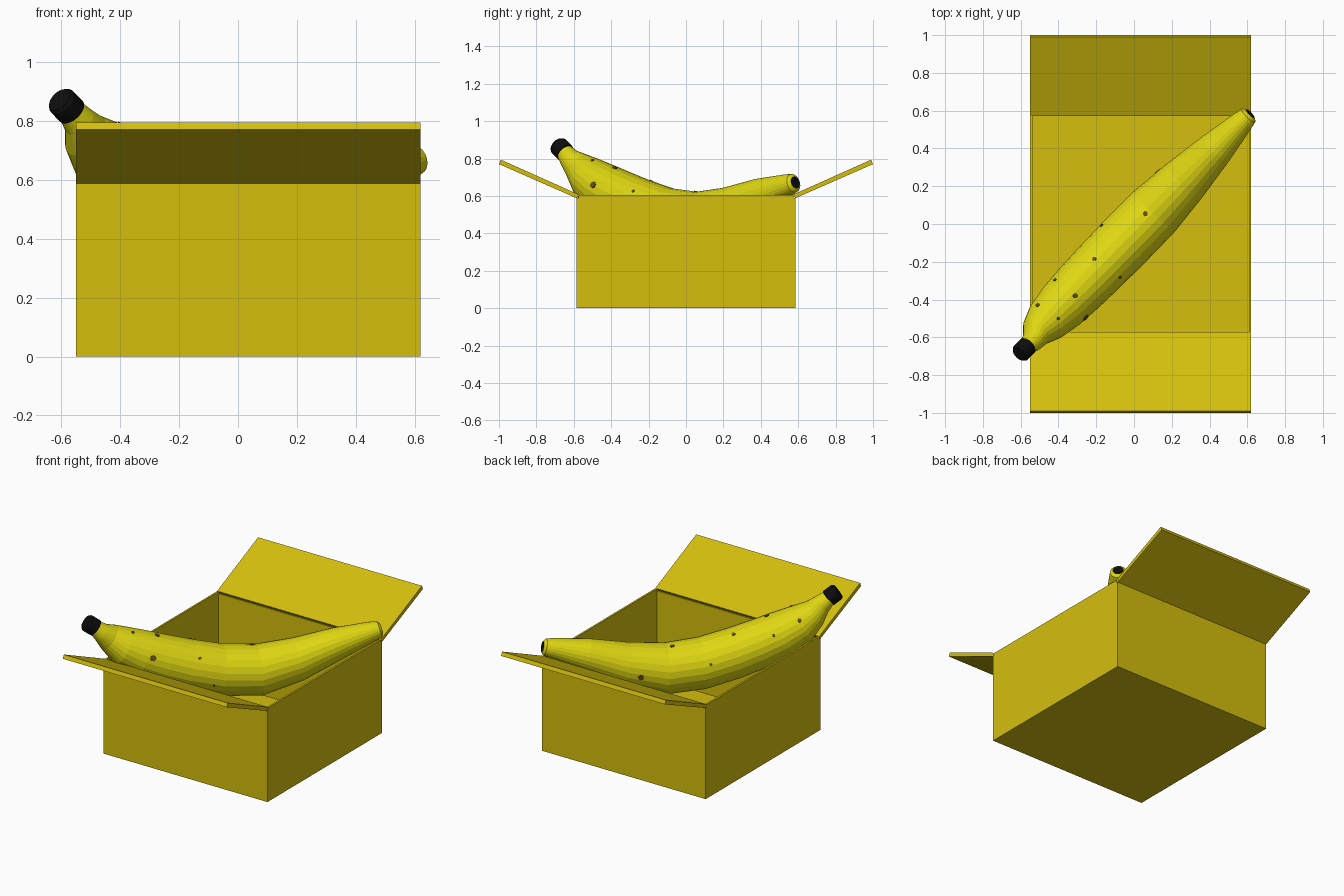
import bpy, bmesh, math
from mathutils import Vector
from mathutils.bvhtree import BVHTree

if "Cube" in bpy.data.objects:
    bpy.data.objects.remove(bpy.data.objects["Cube"])


def material(name, rgb):
    m = bpy.data.materials.new(name)
    m.diffuse_color = (*rgb, 1)
    m.use_nodes = True
    m.node_tree.nodes["Principled BSDF"].inputs["Base Color"].default_value = m.diffuse_color
    return m


CARD = material("cardboard_yellow", (0.66, 0.52, 0.004))
PEEL = material("banana_yellow", (0.74, 0.68, 0.006))
BLACK = material("stem_black", (0.004, 0.004, 0.004))
BROWN = material("spot_brown", (0.12, 0.075, 0.012))


def finish(name, bm, *mats):
    bmesh.ops.recalc_face_normals(bm, faces=bm.faces)
    me = bpy.data.meshes.new(name)
    bm.to_mesh(me)
    for m in mats:
        me.materials.append(m)
    ob = bpy.data.objects.new(name, me)
    bpy.context.collection.objects.link(ob)
    return ob


def prism(name, profile, x0, x1, mat):
    """Extrude a (y, z) outline along x."""
    bm = bmesh.new()
    a = [bm.verts.new((x0, y, z)) for y, z in profile]
    b = [bm.verts.new((x1, y, z)) for y, z in profile]
    bm.faces.new(a)
    bm.faces.new(b)
    for i in range(len(a)):
        j = (i + 1) % len(a)
        bm.faces.new((a[i], a[j], b[j], b[i]))
    return finish(name, bm, mat)


# Open carton: a block whose top is inset and pushed down to the floor
X0, X1, Y, H, WALL = -0.55, 0.62, 0.585, 0.59, 0.012
bm = bmesh.new()
bmesh.ops.create_cube(bm, size=1)
for v in bm.verts:
    v.co = ((X0, X1)[v.co.x > 0], (-Y, Y)[v.co.y > 0], (0, H)[v.co.z > 0])
top = max(bm.faces, key=lambda f: f.calc_center_median().z)
bmesh.ops.inset_individual(bm, faces=[top], thickness=WALL)
for v in top.verts:
    v.co.z = 0.59
ext = bmesh.ops.extrude_discrete_faces(bm, faces=[top])
for v in ext["faces"][0].verts:
    v.co.z = 0.02
finish("carton", bm, CARD)

# Side rims and the two opened flaps
for name, x in (("left_rim", X0), ("right_rim", X1 - WALL)):
    prism(name, [(-0.575, H), (0.575, H), (0.575, 0.606), (-0.575, 0.606)], x, x + WALL, CARD)
for name, s in (("front_flap", -1), ("back_flap", 1)):
    prism(name, [(s * 0.585, 0.588), (s * 1.0, 0.77), (s * 0.99, 0.794), (s * 0.572, 0.607)],
          X0, X1, CARD)

# Banana spine: distance along the diagonal, height, radius
SPINE = [(-0.915, 0.872, 0.044), (-0.905, 0.866, 0.052), (-0.858, 0.832, 0.052),
         (-0.857, 0.831, 0.047), (-0.82, 0.798, 0.058), (-0.77, 0.752, 0.084),
         (-0.69, 0.692, 0.118), (-0.575, 0.635, 0.138), (-0.44, 0.583, 0.147),
         (-0.30, 0.537, 0.152), (-0.10, 0.487, 0.155), (0.12, 0.470, 0.153),
         (0.35, 0.518, 0.130), (0.59, 0.600, 0.096), (0.79, 0.658, 0.060),
         (0.835, 0.669, 0.050), (0.848, 0.672, 0.032)]
SIDES = 24
ALONG = Vector((0.70, 0.713, 0)).normalized()
ACROSS = Vector((-ALONG.y, ALONG.x, 0))
UP = Vector((0, 0, 1))
bm = bmesh.new()
rings = []
for i, (s, z, r) in enumerate(SPINE):
    p, q = SPINE[max(i - 2, 0)], SPINE[min(i + 2, len(SPINE) - 1)]
    tangent = (ALONG * (q[0] - p[0]) + UP * (q[1] - p[1])).normalized()
    normal = ACROSS.cross(tangent)
    shift = -0.05 if s < -0.8 else -0.03
    centre = ALONG * s + ACROSS * shift + UP * z
    rings.append([bm.verts.new(centre + r * (math.cos(a) * ACROSS + math.sin(a) * normal))
                  for a in (2 * math.pi * k / SIDES for k in range(SIDES))])
for i, (a, b) in enumerate(zip(rings, rings[1:])):
    for k in range(SIDES):
        j = (k + 1) % SIDES
        f = bm.faces.new((a[k], a[j], b[j], b[k]))
        f.material_index = 1 if i < 3 else 0      # black stem end
for ring in (rings[0], rings[-1]):
    bm.faces.new(ring).material_index = 1         # black end caps
bm.normal_update()
bmesh.ops.recalc_face_normals(bm, faces=bm.faces)
tree = BVHTree.FromBMesh(bm)
finish("banana", bm, PEEL, BLACK)

# Ripeness spots: thin discs dropped on the peel from three directions
RIGHT, LEFT = Vector((0.518, -0.743, 0.423)), Vector((-0.518, 0.743, 0.423))
SPOTS = [(UP, 0.06, 0.055, 0.013), (UP, -0.21, -0.185, 0.011),
         (UP, -0.31, -0.38, 0.014), (UP, -0.40, -0.50, 0.009),
         (RIGHT, -0.33, -0.391, 0.018), (RIGHT, -0.106, -0.235, 0.009),
         (RIGHT, 0.176, -0.497, 0.007), (LEFT, -0.013, 0.477, 0.017),
         (LEFT, -0.244, 0.096, 0.009), (LEFT, -0.315, -0.445, 0.009),
         (LEFT, -0.319, -0.702, 0.012)]
bm = bmesh.new()
for d, x, y, r in SPOTS:
    hit, nrm, _, _ = tree.ray_cast(Vector((x, y, 0.6)) + d * 3, -d)
    if hit:
        m = nrm.to_track_quat('Z', 'Y').to_matrix().to_4x4()
        m.translation = hit
        bmesh.ops.create_cone(bm, cap_ends=True, segments=8, radius1=r, radius2=r,
                              depth=0.008, matrix=m)
finish("banana_spots", bm, BROWN)
